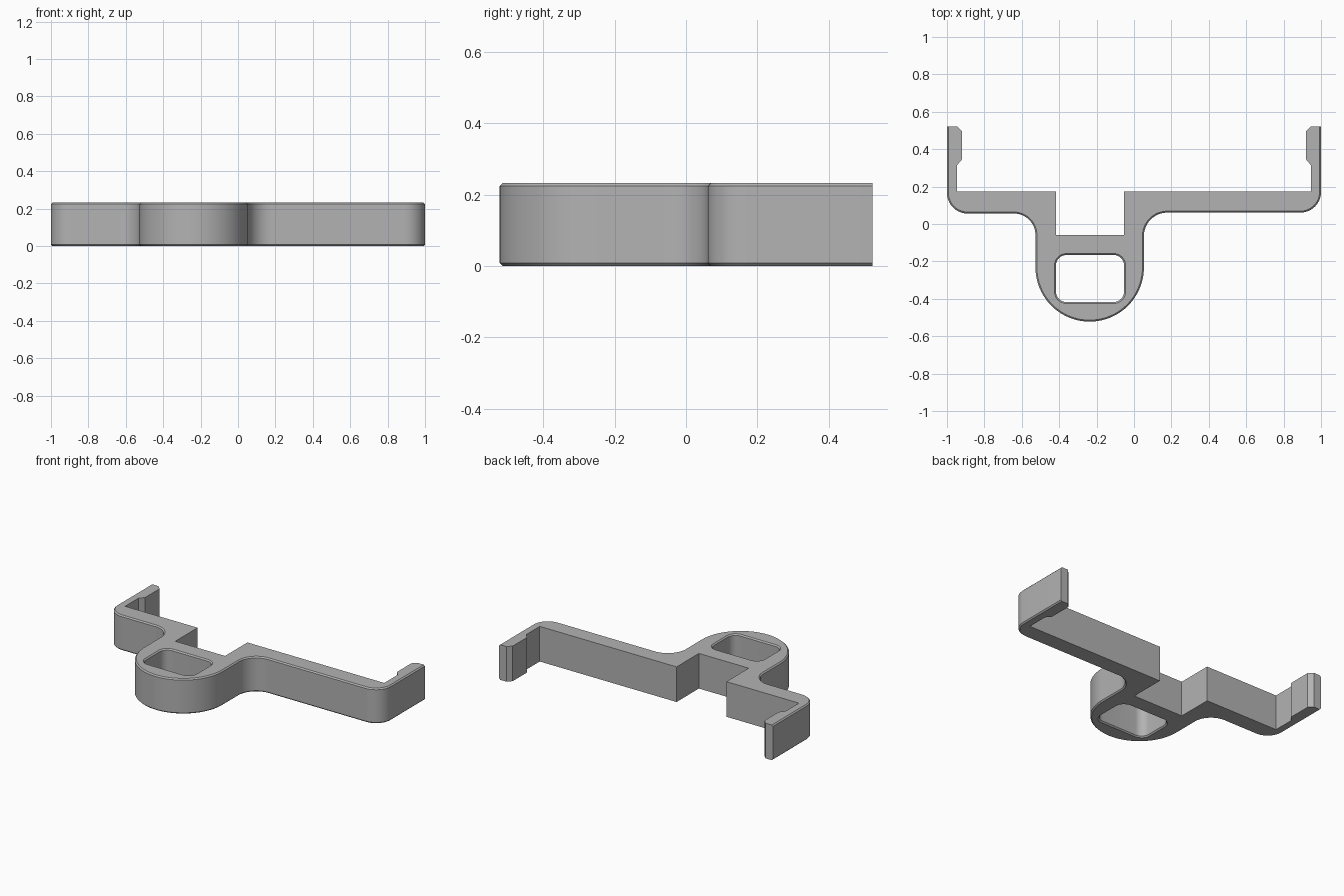
import bpy, bmesh
from math import radians, sin, cos
from mathutils import Vector

if "Cube" in bpy.data.objects:
    bpy.data.objects.remove(bpy.data.objects["Cube"])

HEIGHT = 0.232
CHAMFER = 0.008


def arc(cx, cy, r, start, end, steps):
    """Points along a circular arc, angles in degrees."""
    angles = [radians(start + (end - start) * i / steps) for i in range(steps + 1)]
    return [(cx + r * cos(a), cy + r * sin(a)) for a in angles]


def loft(name, rings):
    """Closed solid through rings of (points, z), all with the same point count."""
    bm = bmesh.new()
    loops = [[bm.verts.new((x, y, z)) for x, y in pts] for pts, z in rings]
    for low, high in zip(loops, loops[1:]):
        for i in range(len(low)):
            j = (i + 1) % len(low)
            bm.faces.new((low[i], low[j], high[j], high[i]))
    bm.faces.new(loops[0][::-1])
    bm.faces.new(loops[-1])
    bmesh.ops.recalc_face_normals(bm, faces=bm.faces)
    mesh = bpy.data.meshes.new(name)
    bm.to_mesh(mesh)
    bm.free()
    obj = bpy.data.objects.new(name, mesh)
    bpy.context.collection.objects.link(obj)
    return obj


def inset_path(pts, d):
    """Shift an open counter-clockwise path inward; its end points stay on the end faces."""
    out = []
    for i, p in enumerate(pts):
        a, b = Vector(pts[max(i - 1, 0)]), Vector(pts[min(i + 1, len(pts) - 1)])
        t = (b - a).normalized()
        out.append((p[0] - t.y * d, p[1] + t.x * d))
    return out


# Outer side: left arm tip, along the front, round the loop, to the right arm tip
outer = [(-1, 0.522)]
outer += arc(-0.89, 0.056 + 0.11, 0.11, 180, 270, 10)
outer += arc(-0.642, -0.059, 0.115, 90, 0, 12)
outer += arc(-0.237, -0.232, 0.29, 180, 360, 40)
outer += arc(0.178, -0.064, 0.125, 180, 90, 12)
outer += arc(0.89, 0.061 + 0.11, 0.11, 270, 360, 10)
outer += [(1, 0.522)]

# Inner side: hooked tips (mirrored) and the square notch
tip = [(0.947, 0.522), (0.92, 0.495), (0.92, 0.345), (0.947, 0.313), (0.947, 0.174)]
notch = [(-0.053, 0.174), (-0.053, -0.059), (-0.417, -0.059), (-0.417, 0.174)]
inner = tip + notch + [(-x, y) for x, y in reversed(tip)]

full = outer + inner
trimmed = inset_path(outer, CHAMFER) + inner
bracket = loft("bracket_body", [(trimmed, 0), (full, CHAMFER),
                                (full, HEIGHT - CHAMFER), (trimmed, HEIGHT)])


# Rounded window through the loop, flared at both rims
def window(grow):
    r = 0.055
    x0, x1, y0, y1 = -0.417 + r, -0.053 - r, -0.417 + r, -0.166 - r
    corners = [(x1, y1, 0), (x0, y1, 90), (x0, y0, 180), (x1, y0, 270)]
    return [p for x, y, a in corners for p in arc(x, y, r + grow, a, a + 90, 8)]


cutter = loft("window_cutter", [(window(2 * CHAMFER), -CHAMFER), (window(0), CHAMFER),
                                (window(0), HEIGHT - CHAMFER),
                                (window(2 * CHAMFER), HEIGHT + CHAMFER)])
cutter.hide_render = True
bpy.context.view_layer.objects.active = bracket
cut = bracket.modifiers.new("window", "BOOLEAN")
cut.operation = "DIFFERENCE"
cut.solver = "EXACT"
cut.object = cutter
bpy.ops.object.modifier_apply(modifier=cut.name)
bpy.data.objects.remove(cutter)

# Plain grey finish
grey = bpy.data.materials.new("plain_grey")
grey.use_nodes = True
colour = (0.45, 0.45, 0.45, 1)
grey.diffuse_color = colour
grey.node_tree.nodes["Principled BSDF"].inputs["Base Color"].default_value = colour
bracket.data.materials.clear()
bracket.data.materials.append(grey)

bpy.ops.object.select_all(action="DESELECT")
bracket.select_set(True)
bpy.ops.object.shade_smooth_by_angle(angle=radians(30))
